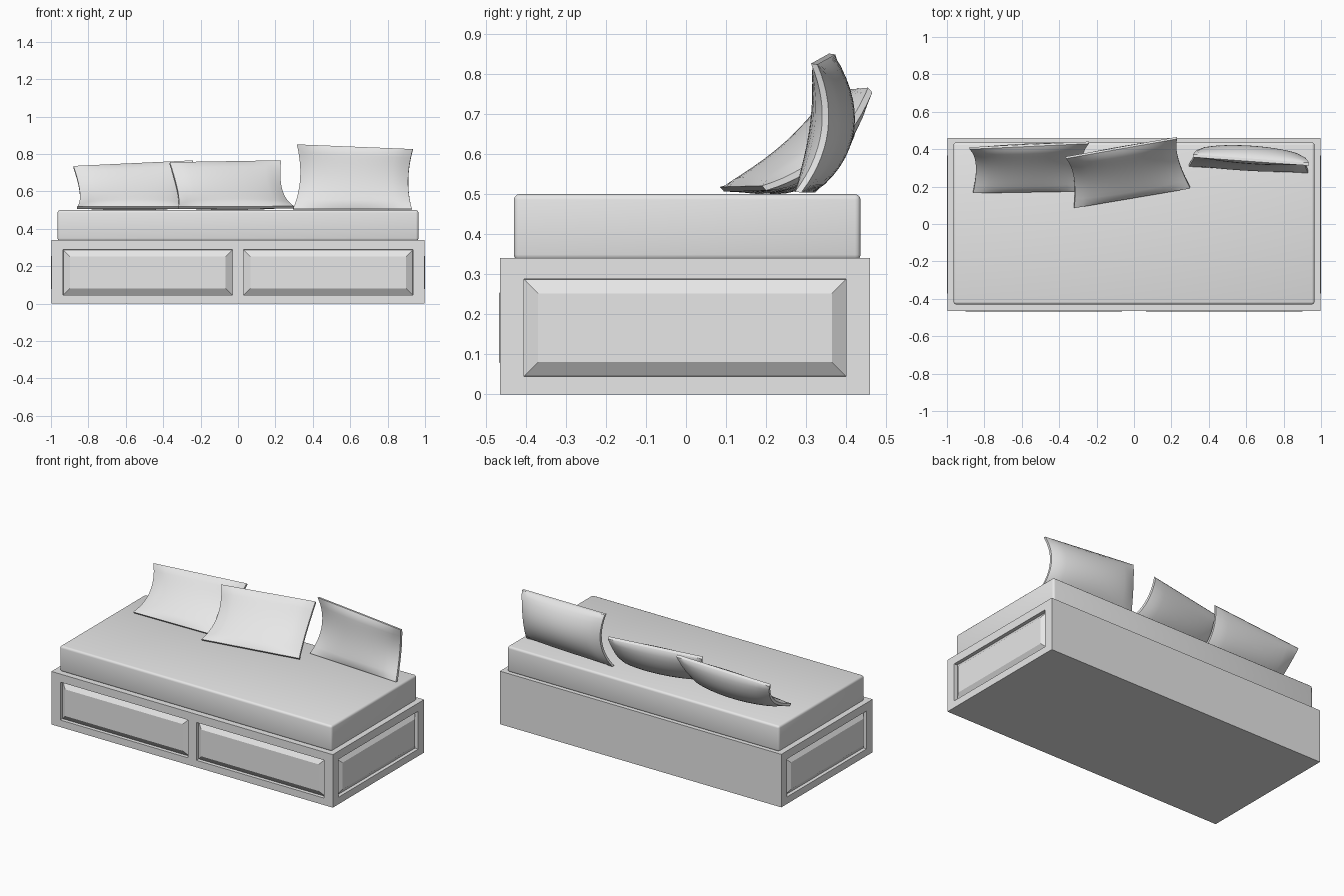
import bpy, bmesh
from mathutils import Vector

cube = bpy.data.objects.get("Cube")
if cube:
    bpy.data.objects.remove(cube, do_unlink=True)

# One plain grey for everything
grey = bpy.data.materials.new("plain_grey")
grey.use_nodes = True
colour = (0.8, 0.8, 0.8, 1)
grey.diffuse_color = colour
grey.node_tree.nodes["Principled BSDF"].inputs["Base Color"].default_value = colour


def box(low, high):
    """bmesh box between two opposite corners"""
    bm = bmesh.new()
    bmesh.ops.create_cube(bm, size=1)
    low, high = Vector(low), Vector(high)
    for v in bm.verts:
        v.co = [low[i] + (v.co[i] + 0.5) * (high[i] - low[i]) for i in range(3)]
    return bm


def finish(bm, name, smooth_angle=None):
    bmesh.ops.recalc_face_normals(bm, faces=bm.faces)
    mesh = bpy.data.meshes.new(name)
    bm.to_mesh(mesh)
    bm.free()
    mesh.materials.append(grey)
    obj = bpy.data.objects.new(name, mesh)
    bpy.context.collection.objects.link(obj)
    if smooth_angle:
        bpy.ops.object.select_all(action='DESELECT')
        obj.select_set(True)
        bpy.context.view_layer.objects.active = obj
        bpy.ops.object.shade_smooth_by_angle(angle=smooth_angle)
    return obj


# Base: cut along the panel borders, then sink and raise each panel
bm = box((-0.998, -0.465, 0), (0.998, 0.46, 0.34))
cuts = [(0, x) for x in (-0.935, -0.03, 0.03, 0.935)]
cuts += [(1, -0.405), (1, 0.40), (2, 0.045), (2, 0.288)]
for axis, pos in cuts:
    point, normal = Vector(), Vector()
    point[axis], normal[axis] = pos, 1
    bmesh.ops.bisect_plane(bm, geom=bm.verts[:] + bm.edges[:] + bm.faces[:],
                           plane_co=point, plane_no=normal)
bm.normal_update()
panels = []
for f in bm.faces:
    c, n = f.calc_center_median(), f.normal
    is_front = n.y < -0.9 and 0.1 < abs(c.x) < 0.9
    is_side = abs(n.x) > 0.9 and abs(c.y) < 0.1
    if (is_front or is_side) and 0.1 < c.z < 0.25:
        panels.append(f)
bmesh.ops.inset_individual(bm, faces=panels, thickness=0.001, depth=-0.022)
bmesh.ops.inset_individual(bm, faces=panels, thickness=0.05, depth=0.024)
bmesh.ops.dissolve_limit(bm, angle_limit=0.01, verts=bm.verts, edges=bm.edges)
finish(bm, "base")

# Mattress with softly rounded edges
bm = box((-0.965, -0.43, 0.335), (0.965, 0.436, 0.5))
bmesh.ops.bevel(bm, geom=bm.edges[:], offset=0.014, segments=3,
                profile=0.5, affect='EDGES')
finish(bm, "mattress", 0.6)


def pillow(name, bottom_left, bottom_right, top_left, top_right):
    """cushion hung between four corners, bowed backwards and pinched at the sides"""
    bl, br, tl, tr = map(Vector, (bottom_left, bottom_right, top_left, top_right))
    back = (tl + tr - bl - br).cross(br + tr - bl - tl).normalized()
    bm = bmesh.new()
    bmesh.ops.create_cube(bm, size=2)
    bmesh.ops.subdivide_edges(bm, edges=bm.edges[:], cuts=13, use_grid_fill=True)
    for vert in bm.verts:
        u, w, v = vert.co
        round_u, round_v = max(0, 1 - u * u), max(0, 1 - v * v)
        puff = (round_u * round_v) ** 0.6
        s = (u * (1 - 0.08 * round_v) + 1) / 2
        t = (v + 1) / 2
        spot = bl.lerp(br, s).lerp(tl.lerp(tr, s), t)
        vert.co = spot + back * (0.045 * round_v + w * (0.008 + 0.045 * puff))
    finish(bm, name, 0.9)


pillow("right_pillow", (-0.86, 0.17, 0.512), (-0.27, 0.18, 0.512),
       (-0.88, 0.405, 0.73), (-0.24, 0.435, 0.76))
pillow("middle_pillow", (-0.32, 0.09, 0.512), (0.30, 0.195, 0.515),
       (-0.365, 0.355, 0.75), (0.23, 0.46, 0.76))
pillow("left_pillow", (0.295, 0.315, 0.505), (0.93, 0.28, 0.505),
       (0.315, 0.365, 0.85), (0.935, 0.32, 0.825))
